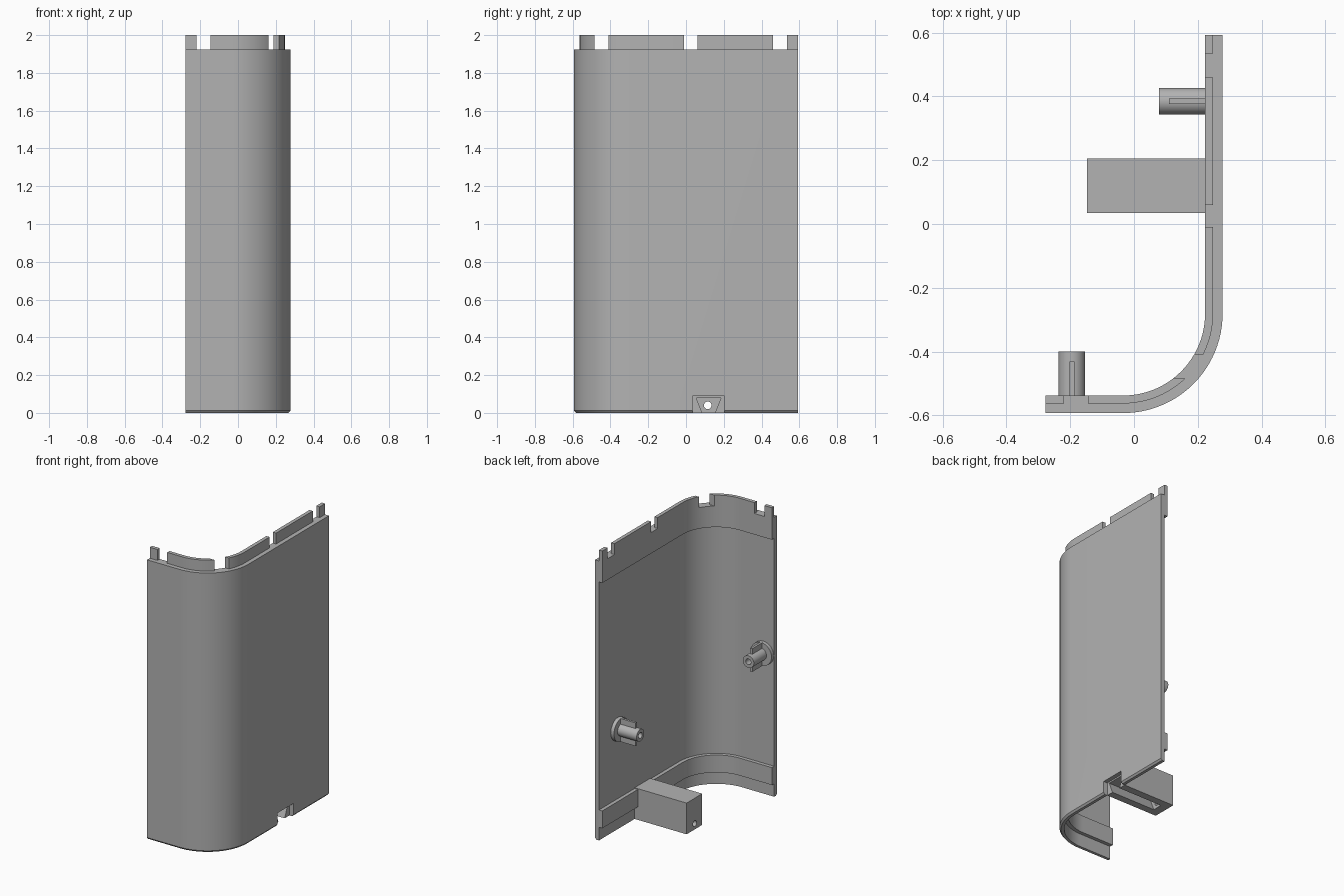
import bpy, bmesh
from math import sin, cos, pi, radians
from mathutils import Matrix, Vector

if "Cube" in bpy.data.objects:
    bpy.data.objects.remove(bpy.data.objects["Cube"])

HX, HY, R = 0.278, 0.593, 0.312      # half width, half depth, outer corner radius
WALL, LIP = 0.055, 0.03              # inner face and mid-plane, measured inward
NOTCH_Z = 0.09

grey = bpy.data.materials.new("plastic grey")
grey.use_nodes = True
colour = (0.45, 0.45, 0.45, 1)
grey.diffuse_color = colour
grey.node_tree.nodes["Principled BSDF"].inputs["Base Color"].default_value = colour


def finish(name, bm):
    bmesh.ops.recalc_face_normals(bm, faces=bm.faces)
    mesh = bpy.data.meshes.new(name)
    bm.to_mesh(mesh)
    bm.free()
    mesh.materials.append(grey)
    ob = bpy.data.objects.new(name, mesh)
    bpy.context.collection.objects.link(ob)
    return ob


def select(ob):
    bpy.ops.object.select_all(action='DESELECT')
    ob.select_set(True)
    bpy.context.view_layer.objects.active = ob


def smooth(ob):
    select(ob)
    bpy.ops.object.shade_smooth_by_angle(angle=radians(30))


def loft(name, rings):
    """Closed solid through rings of equal point count."""
    bm = bmesh.new()
    loops = [[bm.verts.new(p) for p in ring] for ring in rings]
    n = len(loops[0])
    for a, b in zip(loops, loops[1:]):
        for i in range(n):
            j = (i + 1) % n
            bm.faces.new((a[i], a[j], b[j], b[i]))
    bm.faces.new(loops[0])
    bm.faces.new(loops[-1])
    return finish(name, bm)


def path(off):
    """Plan line of the J-shaped wall, moved inward by off."""
    cx, cy, r, n = HX - R, R - HY, R - off, 24
    arc = [(cx + r * sin(t * pi / 2 / n), cy - r * cos(t * pi / 2 / n)) for t in range(n + 1)]
    return [(-HX, off - HY)] + arc + [(HX - off, HY)]


def wall(name, levels):
    """levels: (height, outer offset, inner offset)"""
    return loft(name, [[(x, y, z) for x, y in path(o) + path(i)[::-1]]
                       for z, o, i in levels])


def box(name, lo, hi):
    return loft(name, [[(x, y, z) for x, y in ((lo[0], lo[1]), (hi[0], lo[1]),
                                               (hi[0], hi[1]), (lo[0], hi[1]))]
                       for z in (lo[2], hi[2])])


def rod(name, start, end, radius, sides=32):
    start, end = Vector(start), Vector(end)
    axis = end - start
    bm = bmesh.new()
    turn = axis.to_track_quat('Z', 'Y').to_matrix().to_4x4()
    bmesh.ops.create_cone(bm, cap_ends=True, segments=sides, radius1=radius,
                          radius2=radius, depth=axis.length,
                          matrix=Matrix.Translation((start + end) / 2) @ turn)
    return finish(name, bm)


def cut(ob, cutters):
    for c in cutters:
        mod = ob.modifiers.new("cut", 'BOOLEAN')
        mod.operation, mod.solver, mod.object = 'DIFFERENCE', 'EXACT', c
        select(ob)
        bpy.ops.object.modifier_apply(modifier=mod.name)
        bpy.data.objects.remove(c)


# Outer shell with a small bottom chamfer and a notch for the arm
shell = wall("outer_shell", [(0, 0.01, LIP), (0.012, 0, LIP), (1.925, 0, LIP)])
arm_lo, arm_hi = 0.035, 0.205
cut(shell, [box("cutter", (0.1, arm_lo, -0.1), (0.4, arm_hi, NOTCH_Z))])
smooth(shell)

# Upper inner lip, split into tabs above the shell
lip = wall("upper_lip", [(1.78, LIP, WALL), (2, LIP, WALL)])
gaps = [((0.1, lo), (0.4, hi)) for lo, hi in ((-0.01, 0.06), (0.46, 0.535))]
gaps += [((0, -0.485), (0.4, -0.41)), ((-0.22, -0.7), (-0.145, -0.5))]
cut(lip, [box("cutter", (*a, 1.925), (*b, 2.1)) for a, b in gaps])
smooth(lip)

# Lower inner ledge
smooth(wall("lower_ledge", [(NOTCH_Z, LIP, WALL), (0.21, LIP, WALL)]))

# Arm with a dovetail channel underneath and a screw hole in its end
arm = box("support_arm", (-0.148, arm_lo, 0), (HX - LIP, arm_hi, 0.215))
mid = (arm_lo + arm_hi) / 2
channel = loft("cutter", [[(x, mid + s * w, z) for s, w, z in
                           ((-1, 0.03, -0.01), (1, 0.03, -0.01), (1, 0.066, 0.08), (-1, 0.066, 0.08))]
                          for x in (-0.09, 0.4)])
cut(arm, [channel, rod("cutter", (-0.3, mid - 0.005, 0.04), (0, mid - 0.005, 0.04), 0.02)])
smooth(arm)


# Screw bosses: base disc, hollow post and two upright fins
def boss(prefix, base, inward, length):
    base, d = Vector(base), Vector(inward)
    side = Vector((abs(d.y), abs(d.x), 0))
    smooth(rod(prefix + "_boss_base", base, base + d * (WALL - LIP), 0.08))
    post = rod(prefix + "_boss_post", base, base + d * length, 0.042)
    cut(post, [rod("cutter", base + d * 0.03, base + d * (length + 0.1), 0.02)])
    smooth(post)
    for label, s in (("upper", 1), ("lower", -1)):
        a = base - side * 0.008 + Vector((0, 0, s * 0.038))
        b = base + side * 0.008 + d * (length - 0.032) + Vector((0, 0, s * 0.08))
        lo = [min(p, q) for p, q in zip(a, b)]
        hi = [max(p, q) for p, q in zip(a, b)]
        box(prefix + "_boss_fin_" + label, lo, hi)


boss("side", (HX - LIP, 0.385, 0.69), (-1, 0, 0), 0.17)
boss("front", (-0.195, LIP - HY, 0.97), (0, 1, 0), 0.163)
